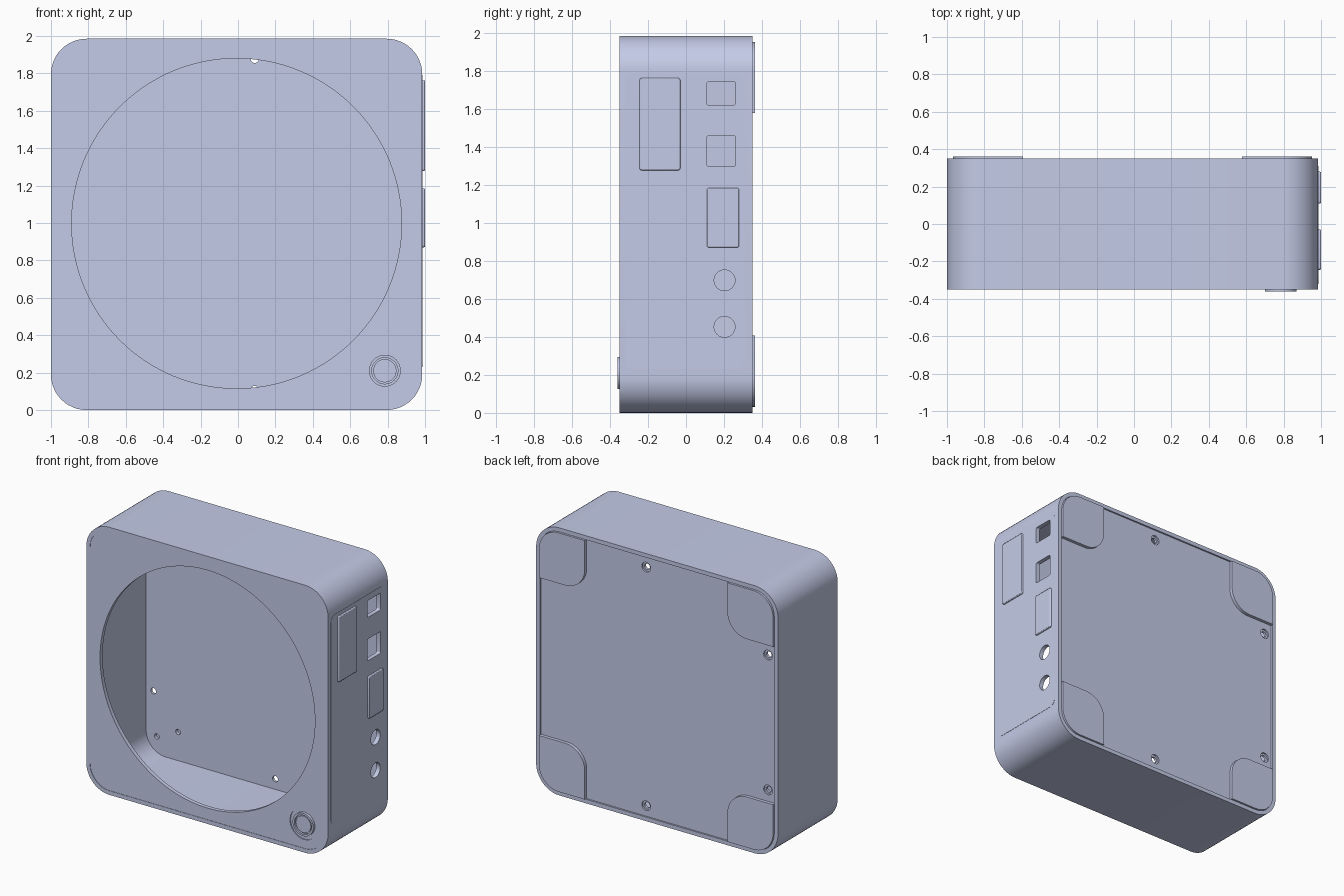
import bpy, bmesh, math

if "Cube" in bpy.data.objects:
    bpy.data.objects.remove(bpy.data.objects["Cube"], do_unlink=True)

# Single painted finish
paint = bpy.data.materials.new("pale blue grey")
paint.use_nodes = True
colour = (0.59, 0.638, 0.855, 1)
paint.diffuse_color = colour
paint.node_tree.nodes["Principled BSDF"].inputs["Base Color"].default_value = colour

CX, CZ, HALF = -0.0075, 0.9925, 0.9925     # casing centre and half width
DEPTH, WALL, RADIUS = 0.35, 0.03, 0.19     # half depth, wall, corner radius
SIDE = CX + HALF                           # outer face of the port side


def rounded(u0, u1, v0, v1, radii, steps=12):
    """Rounded rectangle; radii run from the upper right, anticlockwise."""
    pts = []
    corners = ((u1, v1, -1, -1), (u0, v1, 1, -1), (u0, v0, 1, 1), (u1, v0, -1, 1))
    for i, ((u, v, su, sv), r) in enumerate(zip(corners, radii)):
        if r == 0:
            pts.append((u, v))
            continue
        for k in range(steps + 1):
            a = math.pi / 2 * (i + k / steps)
            pts.append((u + su * r + r * math.cos(a), v + sv * r + r * math.sin(a)))
    return pts


def square(inset):
    h = HALF - inset
    return rounded(CX - h, CX + h, CZ - h, CZ + h, [RADIUS - inset] * 4)


def circle(u, v, r, n=32):
    return [(u + r * math.cos(math.tau * k / n), v + r * math.sin(math.tau * k / n))
            for k in range(n)]


def prism(name, outline, lo, hi, axis="Y"):
    """Extrude an outline along y (outline in x, z) or x (outline in y, z)."""
    bm = bmesh.new()
    ends = []
    for d in (lo, hi):
        ends.append([bm.verts.new((u, d, v) if axis == "Y" else (d, u, v))
                     for u, v in outline])
    n = len(outline)
    bm.faces.new(ends[0])
    bm.faces.new(ends[1][::-1])
    for i in range(n):
        j = (i + 1) % n
        bm.faces.new((ends[0][i], ends[1][i], ends[1][j], ends[0][j]))
    bmesh.ops.recalc_face_normals(bm, faces=bm.faces)
    mesh = bpy.data.meshes.new(name)
    bm.to_mesh(mesh)
    bm.free()
    mesh.materials.append(paint)
    obj = bpy.data.objects.new(name, mesh)
    bpy.context.collection.objects.link(obj)
    return obj


def cut(obj, outline, lo, hi, axis="Y"):
    """Subtract a prism from a part and discard the cutter."""
    cutter = prism("cutter", outline, lo, hi, axis)
    cutter.hide_render = True
    mod = obj.modifiers.new("cut", "BOOLEAN")
    mod.operation, mod.solver, mod.object = "DIFFERENCE", "EXACT", cutter
    bpy.context.view_layer.objects.active = obj
    bpy.ops.object.modifier_apply(modifier=mod.name)
    bpy.data.objects.remove(cutter, do_unlink=True)


# Outer frame, an open tube, and the thin panel on its port side
frame = prism("casing_frame", square(0), -DEPTH, DEPTH)
cut(frame, square(WALL), -1, 1)
side_panel = prism("port_panel", rounded(-0.32, 0.31, 0.23, 1.79, [0.05] * 4),
                   SIDE - 0.005, SIDE + 0.002, "X")

# Port openings: two sockets and two round jacks
openings = [rounded(0.11, 0.26, 1.62, 1.745, [0.01] * 4, 4),
            rounded(0.11, 0.26, 1.298, 1.46, [0.01] * 4, 4),
            circle(0.203, 0.698, 0.055), circle(0.203, 0.453, 0.055)]
for shape in openings:
    cut(frame, shape, SIDE - 0.1, SIDE + 0.1, "X")
    cut(side_panel, shape, SIDE - 0.1, SIDE + 0.1, "X")

# Raised rectangular port covers
for name, box in (("large_port_cover", (-0.245, -0.03, 1.277, 1.763)),
                  ("small_port_cover", (0.11, 0.28, 0.87, 1.185))):
    cover = prism(name, rounded(*box, [0.012] * 4, 4), SIDE - WALL, 1.0, "X")
    bevel = cover.modifiers.new("soft edge", "BEVEL")
    bevel.width, bevel.segments, bevel.limit_method = 0.006, 2, "ANGLE"
    bevel.angle_limit = math.radians(60)

# Front panel with the large round opening and the knob recess
front = prism("front_panel", square(WALL), -DEPTH + 0.003, -DEPTH + 0.033)
cut(front, circle(CX, CZ + 0.005, 0.882, 128), -1, 0)
KX, KZ = 0.785, 0.21
cut(front, circle(KX, KZ, 0.115, 48), -1, -DEPTH + 0.01)

# Knob: raised ring with a dished centre
ring = prism("knob_ring", circle(KX, KZ, 0.085, 48), -0.36, -DEPTH + 0.02)
cut(ring, circle(KX, KZ, 0.07, 48), -1, -DEPTH + 0.004)
prism("knob_cap", circle(KX, KZ, 0.062, 48), -0.356, -DEPTH + 0.015)

# Recessed back panel with counterbored screw holes
BACK_IN, BACK_OUT = 0.308, 0.338
back = prism("back_panel", square(WALL), BACK_IN, BACK_OUT)
for x, z in ((0.09, CZ + 0.885), (0.09, CZ - 0.885), (-0.91, CZ + 0.5), (-0.91, CZ - 0.5)):
    cut(back, circle(x, z, 0.022, 20), 0, 1)
    cut(back, circle(x, z, 0.036, 20), BACK_OUT - 0.012, 1)

# Corner feet on the back, with their fixing holes inside the casing
FOOT, OUT_R, IN_R = 0.375, RADIUS - WALL, 0.16
edge = HALF - WALL - 0.002
for sx, side in ((1, "left"), (-1, "right")):
    for sz, level in ((1, "upper"), (-1, "lower")):
        quarter = rounded(edge - FOOT, edge, edge - FOOT, edge, (OUT_R, 0, IN_R, 0))
        outline = [(CX + sx * u, CZ + sz * v) for u, v in quarter]
        prism(f"{level}_{side}_foot", outline, BACK_OUT - 0.004, 0.362)
        for u, v in ((0.875, 0.83), (0.70, 0.75)):
            cut(back, circle(CX + sx * u, CZ + sz * v, 0.02, 16), 0, BACK_OUT - 0.006)

# Smooth curved walls, keep crisp edges
bpy.ops.object.select_all(action="DESELECT")
for obj in bpy.context.scene.objects:
    if obj.type == "MESH" and paint.name in obj.data.materials:
        obj.select_set(True)
        bpy.context.view_layer.objects.active = obj
bpy.ops.object.shade_smooth_by_angle(angle=math.radians(30))
